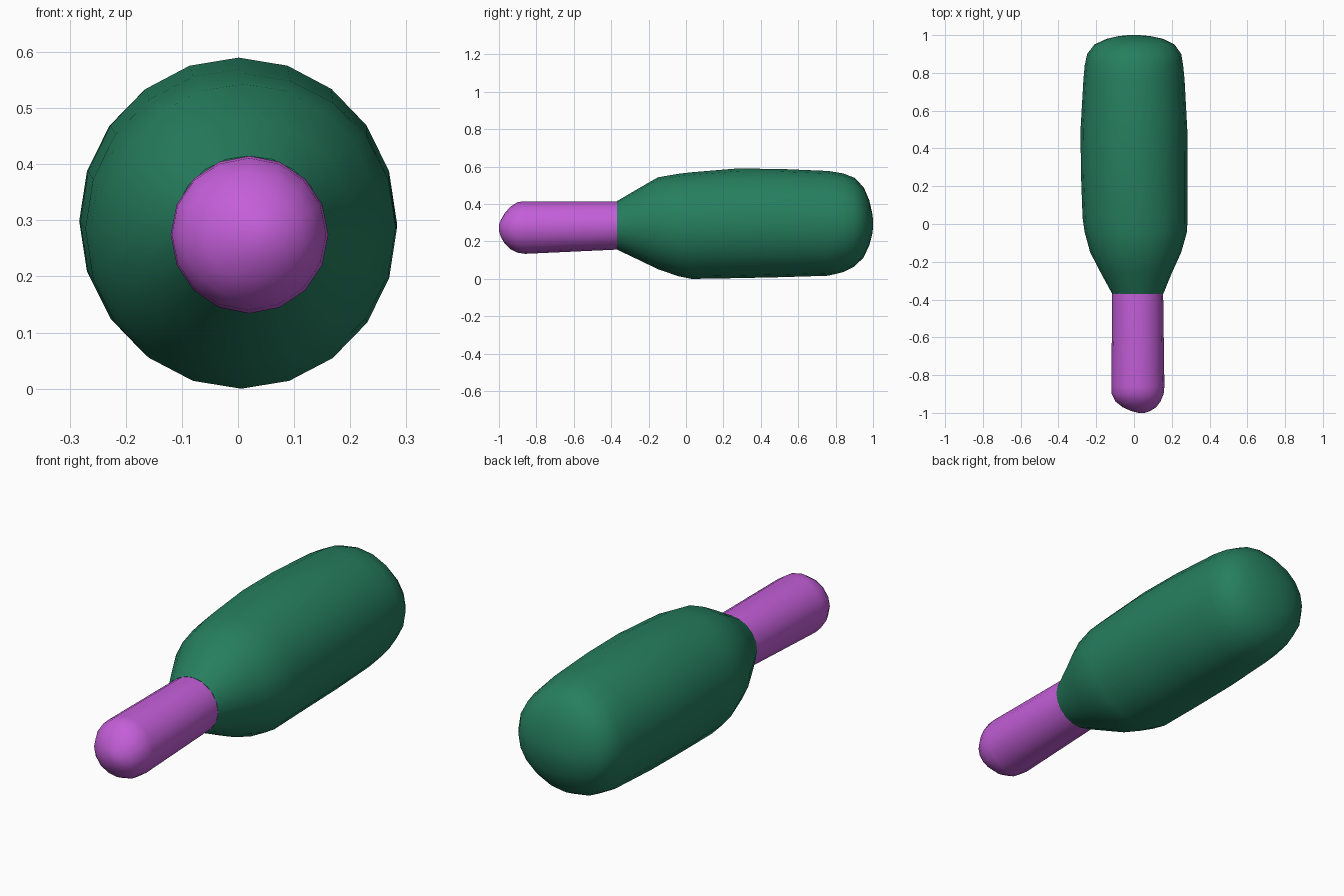
import bpy
import bmesh
import math

cube = bpy.data.objects.get("Cube")
if cube:
    bpy.data.objects.remove(cube, do_unlink=True)


def material(name, rgb):
    m = bpy.data.materials.new(name)
    m.use_nodes = True
    col = (*rgb, 1.0)
    m.diffuse_color = col
    bsdf = m.node_tree.nodes["Principled BSDF"]
    bsdf.inputs["Base Color"].default_value = col
    bsdf.inputs["Roughness"].default_value = 0.8
    return m


def loft(name, rings, sides, mat):
    """Skin elliptical rings along y; each ring is (y, x min, x max, z min, z max)."""
    bm = bmesh.new()
    loops = []
    for y, x0, x1, z0, z1 in rings:
        cx, cz, rx, rz = (x0 + x1) / 2, (z0 + z1) / 2, (x1 - x0) / 2, (z1 - z0) / 2
        angles = [2 * math.pi * i / sides for i in range(sides)]
        loops.append([bm.verts.new((cx + rx * math.cos(a), y, cz + rz * math.sin(a)))
                      for a in angles])
    for a, b in zip(loops, loops[1:]):
        for i in range(sides):
            j = (i + 1) % sides
            bm.faces.new((a[i], a[j], b[j], b[i]))
    bm.faces.new(loops[0])
    bm.faces.new(loops[-1])
    bmesh.ops.recalc_face_normals(bm, faces=bm.faces)
    mesh = bpy.data.meshes.new(name)
    bm.to_mesh(mesh)
    bm.free()
    mesh.materials.append(mat)
    obj = bpy.data.objects.new(name, mesh)
    bpy.context.collection.objects.link(obj)
    bpy.ops.object.select_all(action='DESELECT')
    obj.select_set(True)
    bpy.context.view_layer.objects.active = obj
    bpy.ops.object.shade_smooth_by_angle(angle=math.radians(40))
    return obj


green = material("dark green", (0.019, 0.21, 0.115))
purple = material("orchid purple", (0.55, 0.113, 0.69))

# Thick body: tapered shoulder, long barrel, rounded back end
loft("body", [
    (-0.37, -0.115, 0.155, 0.157, 0.415),
    (-0.26, -0.175, 0.200, 0.105, 0.480),
    (-0.15, -0.232, 0.250, 0.052, 0.543),
    (-0.04, -0.262, 0.281, 0.014, 0.562),
    (0.03, -0.272, 0.283, 0.000, 0.570),
    (0.27, -0.281, 0.283, 0.004, 0.590),
    (0.50, -0.283, 0.282, 0.009, 0.588),
    (0.76, -0.268, 0.268, 0.017, 0.577),
    (0.84, -0.261, 0.260, 0.036, 0.564),
    (0.90, -0.248, 0.250, 0.066, 0.541),
    (0.95, -0.210, 0.215, 0.115, 0.490),
    (0.98, -0.145, 0.155, 0.180, 0.420),
    (0.995, -0.080, 0.085, 0.235, 0.355),
    (1.00, -0.030, 0.030, 0.275, 0.315),
], 20, green)

# Slim handle with a rounded tip, seated slightly inside the body
loft("handle", [
    (-1.000, 0.025, 0.055, 0.255, 0.290),
    (-0.990, -0.015, 0.085, 0.225, 0.315),
    (-0.970, -0.060, 0.118, 0.190, 0.350),
    (-0.940, -0.098, 0.140, 0.160, 0.385),
    (-0.900, -0.118, 0.157, 0.140, 0.411),
    (-0.860, -0.120, 0.161, 0.134, 0.415),
    (-0.340, -0.115, 0.154, 0.158, 0.414),
], 16, purple)
